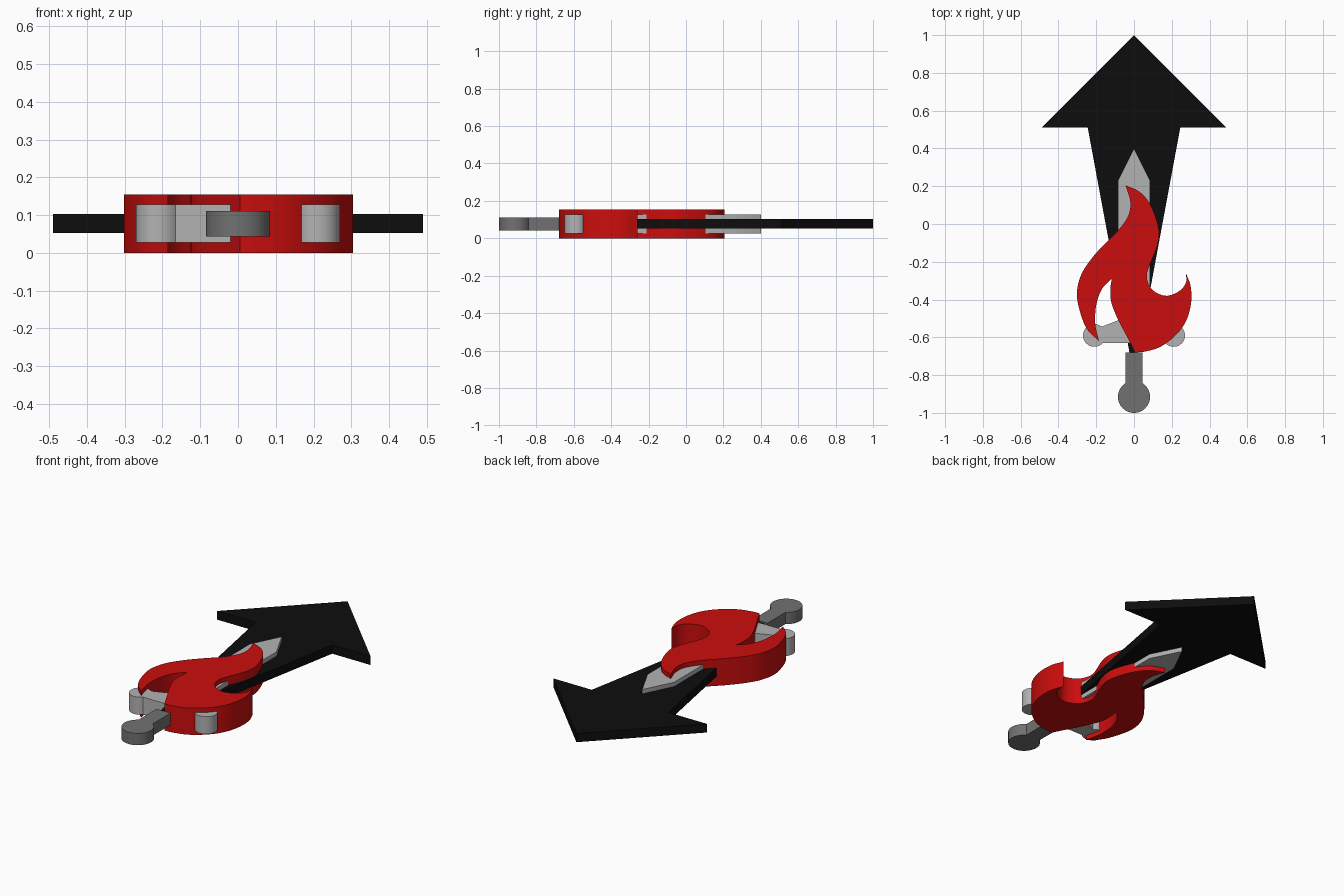
import bpy, bmesh, math
from mathutils import Vector

if "Cube" in bpy.data.objects:
    bpy.data.objects.remove(bpy.data.objects["Cube"])


def material(name, rgb):
    m = bpy.data.materials.new(name)
    m.diffuse_color = (*rgb, 1)
    m.use_nodes = True
    m.node_tree.nodes["Principled BSDF"].inputs["Base Color"].default_value = m.diffuse_color
    return m


red = material("flame red", (0.6, 0.004, 0.004))
black = material("arrow black", (0.004, 0.004, 0.004))
light = material("light grey", (0.45, 0.45, 0.45))
dark = material("dark grey", (0.165, 0.165, 0.165))


def plate(name, outline, z0, z1, mat):
    """Closed outline extruded from z0 to z1."""
    bm = bmesh.new()
    face = bm.faces.new([bm.verts.new((x, y, z0)) for x, y in outline])
    up = bmesh.ops.extrude_face_region(bm, geom=[face])["geom"]
    bmesh.ops.translate(bm, vec=(0, 0, z1 - z0),
                        verts=[v for v in up if isinstance(v, bmesh.types.BMVert)])
    bmesh.ops.recalc_face_normals(bm, faces=bm.faces)
    mesh = bpy.data.meshes.new(name)
    bm.to_mesh(mesh)
    bm.free()
    mesh.materials.append(mat)
    ob = bpy.data.objects.new(name, mesh)
    bpy.context.collection.objects.link(ob)
    bpy.ops.object.select_all(action="DESELECT")
    ob.select_set(True)
    bpy.context.view_layer.objects.active = ob
    bpy.ops.object.shade_smooth_by_angle(angle=math.radians(30))
    return ob


def mirrored(half):
    """Right half outline, completed with its reflection."""
    return half + [(-x, y) for x, y in reversed(half) if abs(x) > 1e-6]


def arc(cx, cy, r, a0, a1, n=24):
    angles = [math.radians(a0 + (a1 - a0) * i / n) for i in range(n + 1)]
    return [(cx + r * math.cos(a), cy + r * math.sin(a)) for a in angles]


def spline(points, steps=6):
    """Smooth curve through the points; the last point is left out."""
    p = [Vector(q) for q in points]
    p = [2 * p[0] - p[1]] + p + [2 * p[-1] - p[-2]]
    out = []
    for a, b, c, d in zip(p, p[1:], p[2:], p[3:]):
        for i in range(steps):
            t = i / steps
            q = 0.5 * (2 * b + (c - a) * t + (2 * a - 5 * b + 4 * c - d) * t * t
                       + (3 * b - a - 3 * c + d) * t ** 3)
            out.append((q.x, q.y))
    return out


# Flame: smooth runs between sharp tips
top_tip, right_tip = (-0.045, 0.205), (0.275, -0.26)
base, notch, left_tip = (0.005, -0.68), (-0.118, -0.29), (-0.185, -0.62)
runs = [
    [top_tip, (0.03, 0.17), (0.088, 0.1), (0.13, -0.02), (0.125, -0.11), (0.08, -0.225),
     (0.068, -0.275), (0.08, -0.325), (0.115, -0.362), (0.175, -0.38), (0.24, -0.355),
     (0.275, -0.31), right_tip],
    [right_tip, (0.3, -0.33), (0.302, -0.42), (0.275, -0.515), (0.22, -0.59),
     (0.14, -0.65), (0.06, -0.675), base],
    [base, (-0.03, -0.61), (-0.085, -0.505), (-0.12, -0.415), (-0.125, -0.345), notch],
    [notch, (-0.17, -0.345), (-0.2, -0.43), (-0.205, -0.53), left_tip],
    [left_tip, (-0.25, -0.555), (-0.29, -0.45), (-0.302, -0.36), (-0.28, -0.27),
     (-0.23, -0.19), (-0.165, -0.115), (-0.085, -0.035), (-0.03, 0.045),
     (-0.02, 0.12), top_tip],
]
plate("flame", [q for run in runs for q in spline(run)], 0, 0.154, red)

# Broad arrow with tapering shaft
plate("arrow", mirrored([(0.024, -0.68), (0.245, 0.51), (0.49, 0.51), (0, 1)]),
      0.053, 0.103, black)

# Sword blade with round-ended crossguard
plate("blade_and_guard",
      mirrored([(0, -0.63)] + arc(0.21, -0.59, 0.06, -138, 130)
               + [(0.085, -0.51), (0.085, 0.23), (0, 0.4)]),
      0.027, 0.128, light)

# Handle with round pommel
plate("handle", mirrored(arc(0, -0.915, 0.085, -90, 58) + [(0.045, -0.83), (0.045, -0.68)]),
      0.043, 0.111, dark)
